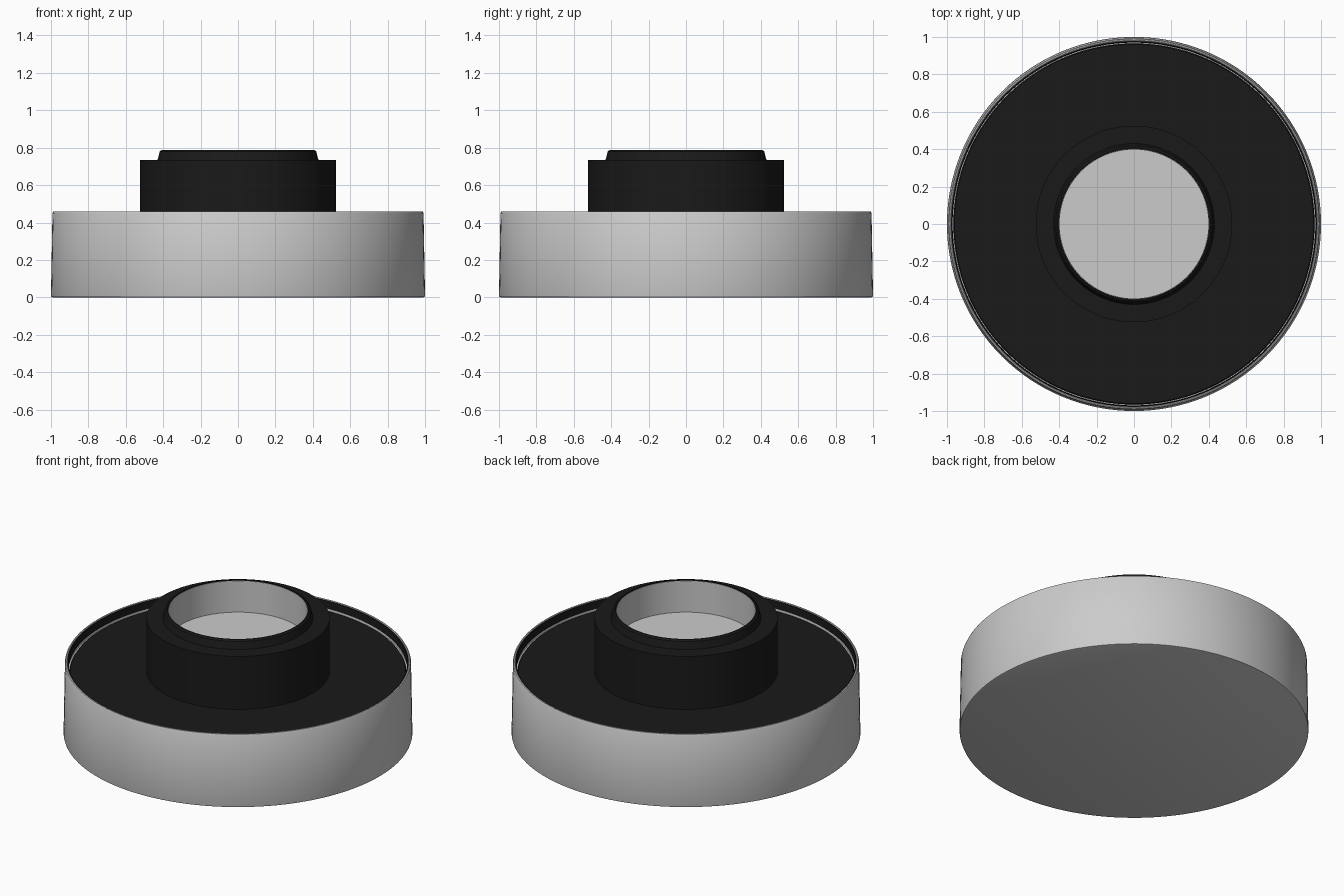
import bpy, bmesh, math

if "Cube" in bpy.data.objects:
    bpy.data.objects.remove(bpy.data.objects["Cube"])

SIDES = 128


def lathe(name, profile, mat=None, closed=False):
    """Spin an (r, z) profile around the z axis."""
    bm = bmesh.new()
    verts = [bm.verts.new((r, 0, z)) for r, z in profile]
    pairs = list(zip(verts, verts[1:]))
    if closed:
        pairs.append((verts[-1], verts[0]))
    edges = [bm.edges.new(p) for p in pairs]
    bmesh.ops.spin(bm, geom=verts + edges, cent=(0, 0, 0), axis=(0, 0, 1),
                   angle=math.tau, steps=SIDES, use_duplicate=False)
    bmesh.ops.remove_doubles(bm, verts=bm.verts, dist=1e-5)
    bmesh.ops.recalc_face_normals(bm, faces=bm.faces)
    mesh = bpy.data.meshes.new(name)
    bm.to_mesh(mesh)
    bm.free()
    obj = bpy.data.objects.new(name, mesh)
    bpy.context.collection.objects.link(obj)
    if mat:
        mesh.materials.append(mat)
    bpy.ops.object.select_all(action='DESELECT')
    obj.select_set(True)
    bpy.context.view_layer.objects.active = obj
    bpy.ops.object.shade_smooth_by_angle(angle=math.radians(30))
    return obj


black = bpy.data.materials.new("black")
black.diffuse_color = (0.01, 0.01, 0.01, 1)
black.use_nodes = True
black.node_tree.nodes["Principled BSDF"].inputs["Base Color"].default_value = black.diffuse_color

# Grey drum with a thin raised rim and a recessed top
lathe("drum", [(0, 0), (0.99, 0), (0.998, 0.003), (1.0, 0.01), (0.992, 0.45),
               (0.988, 0.458), (0.982, 0.46), (0.978, 0.457), (0.974, 0.39),
               (0, 0.39)])

# Black lining inside the rim
lathe("rim_lining", [(0.979, 0.455), (0.972, 0.455), (0.97, 0.408),
                     (0.979, 0.408)], black, closed=True)

# Black cover plate with the stepped neck around the opening
lathe("cover_and_neck", [(0.965, 0.392), (0.96, 0.40), (0.525, 0.40),
                         (0.525, 0.735), (0.43, 0.735), (0.418, 0.78),
                         (0.408, 0.788), (0.401, 0.788), (0.401, 0.392)],
      black, closed=True)

# Grey cup lining the opening
lathe("opening_cup", [(0, 0.585), (0.398, 0.585), (0.398, 0.783),
                      (0.4005, 0.783), (0.4005, 0.57), (0, 0.57)])
